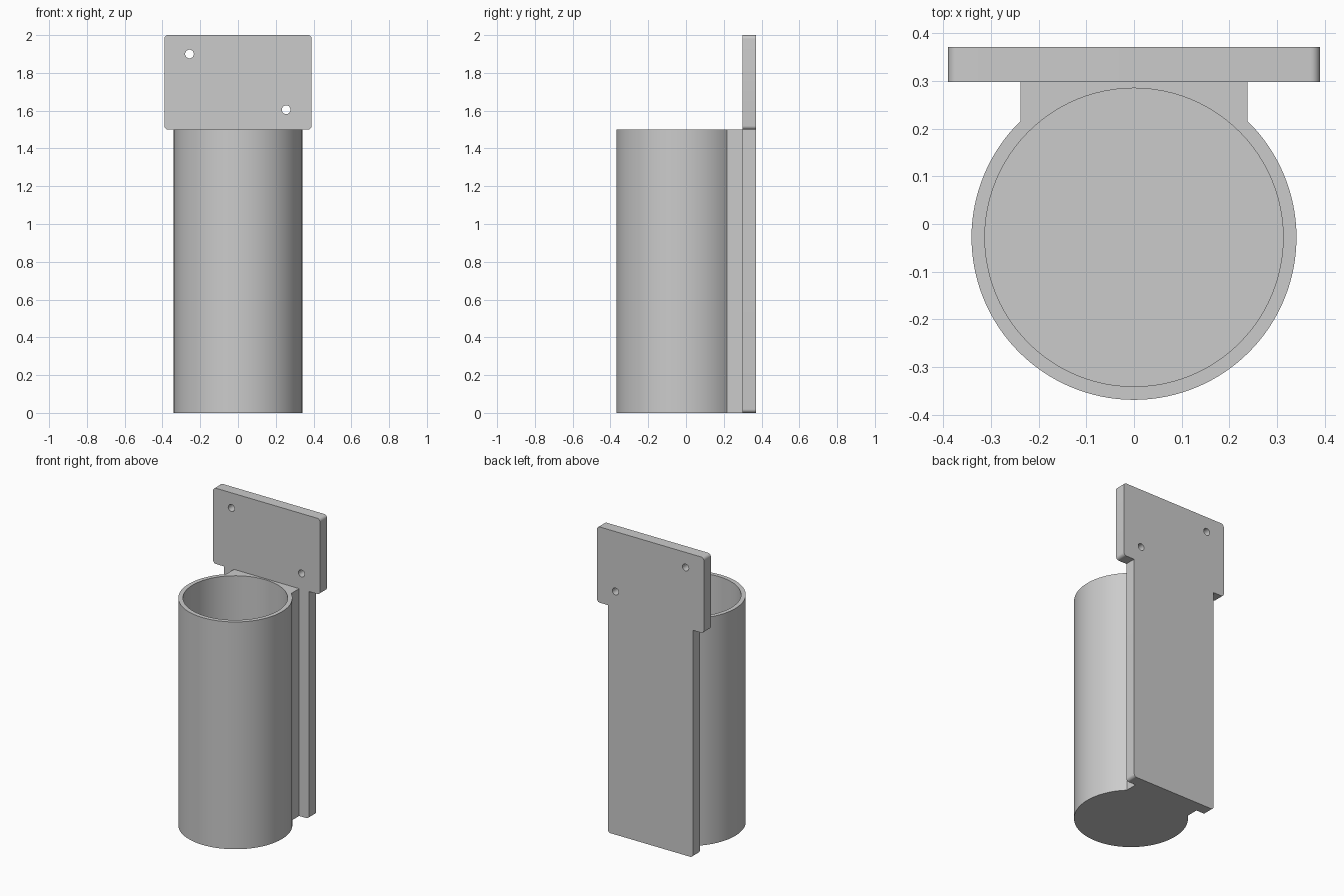
import bpy, bmesh
from math import sin, cos, pi, atan2, sqrt
from mathutils import Vector

if "Cube" in bpy.data.objects:
    bpy.data.objects.remove(bpy.data.objects["Cube"])

CY, R_OUT, R_IN = -0.028, 0.341, 0.313   # cup centre and radii
NECK, PLATE_Y0, PLATE_Y1 = 0.238, 0.298, 0.371


def arc(cx, cy, r, a0, a1, n):
    return [(cx + r * cos(a0 + (a1 - a0) * i / n),
             cy + r * sin(a0 + (a1 - a0) * i / n)) for i in range(n + 1)]


def prism(name, outline, to3d, offset):
    """Extrude a flat outline, placed by to3d, along the offset vector."""
    bm = bmesh.new()
    face = bm.faces.new([bm.verts.new(to3d(u, v)) for u, v in outline])
    ext = bmesh.ops.extrude_face_region(bm, geom=[face], use_keep_orig=True)
    verts = [g for g in ext["geom"] if isinstance(g, bmesh.types.BMVert)]
    bmesh.ops.translate(bm, verts=verts, vec=Vector(offset))
    bmesh.ops.recalc_face_normals(bm, faces=bm.faces)
    mesh = bpy.data.meshes.new(name)
    bm.to_mesh(mesh)
    bm.free()
    obj = bpy.data.objects.new(name, mesh)
    bpy.context.collection.objects.link(obj)
    return obj


def combine(target, other, operation):
    mod = target.modifiers.new(operation.lower(), 'BOOLEAN')
    mod.operation, mod.solver, mod.object = operation, 'EXACT', other
    bpy.context.view_layer.objects.active = target
    bpy.ops.object.modifier_apply(modifier=mod.name)
    bpy.data.objects.remove(other)


def upright(z):
    return lambda u, v: (u, v, z)


def facing(y):
    return lambda u, v: (u, y, v)


# Cup with its neck reaching back into the plate
a = atan2(sqrt(R_OUT ** 2 - NECK ** 2), NECK)
back = (PLATE_Y0 + PLATE_Y1) / 2
outline = [(NECK, back), (-NECK, back)] + arc(0, CY, R_OUT, pi - a, 2 * pi + a, 96)
holder = prism("wall_mounted_holder", outline, upright(0), (0, 0, 1.5))

# T-shaped back plate with rounded outer corners
r = 0.02
half = (arc(0.31 - r, r, r, -pi / 2, 0, 6) + [(0.31, 1.5)]
        + arc(0.39 - r, 1.5 + r, r, -pi / 2, 0, 6)
        + arc(0.39 - r, 2 - r, r, 0, pi / 2, 6))
plate = prism("back_plate", half + [(-x, z) for x, z in reversed(half)],
              facing(PLATE_Y0), (0, PLATE_Y1 - PLATE_Y0, 0))
combine(holder, plate, 'UNION')

# Bore of the cup, leaving a closed floor
bore = prism("bore_cutter", arc(0, CY, R_IN, 0, 2 * pi, 96)[:-1], upright(0.03), (0, 0, 1.6))
combine(holder, bore, 'DIFFERENCE')

# Diagonal pair of screw holes
for x, z in ((-0.257, 1.9), (0.255, 1.605)):
    hole = prism("screw_hole_cutter", arc(x, z, 0.023, 0, 2 * pi, 32)[:-1],
                 facing(0.25), (0, 0.2, 0))
    combine(holder, hole, 'DIFFERENCE')

bpy.ops.object.select_all(action='DESELECT')
holder.select_set(True)
bpy.context.view_layer.objects.active = holder
bpy.ops.object.shade_smooth_by_angle()
